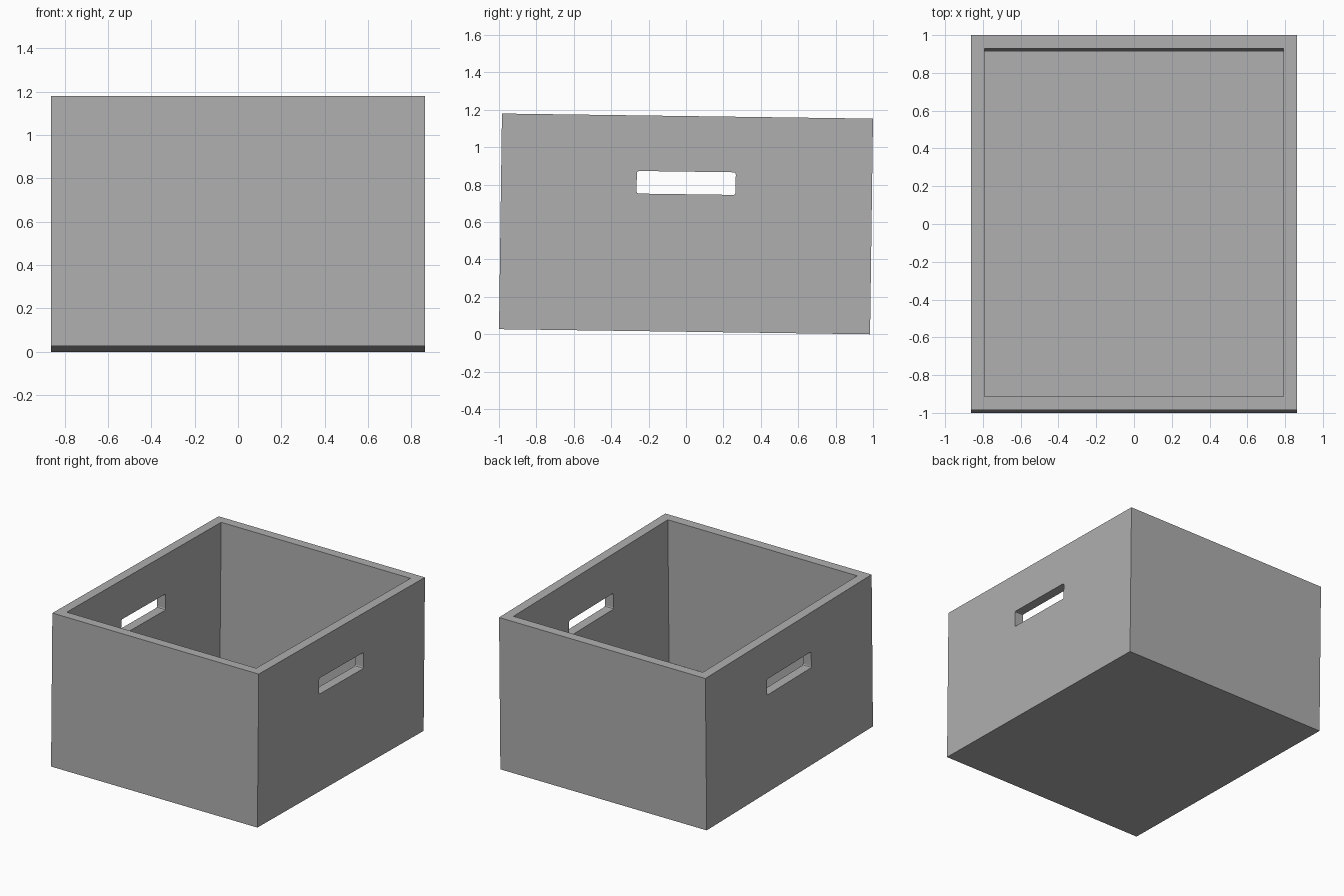
import bpy, bmesh
from mathutils import Matrix

if "Cube" in bpy.data.objects:
    bpy.data.objects.remove(bpy.data.objects["Cube"])

W, L, H = 1.724, 1.984, 1.153   # outer size
WALL = 0.071
TILT = -0.0137                  # slight lean about x


def block(name, size, loc=(0, 0, 0), corner=0.0):
    """Box mesh object; corner rounds the edges that run along x."""
    bm = bmesh.new()
    bmesh.ops.create_cube(bm, size=1, matrix=Matrix.Translation(loc) @ Matrix.Diagonal((*size, 1)))
    if corner:
        edges = [e for e in bm.edges if abs(e.verts[0].co.x - e.verts[1].co.x) > 0.1]
        bmesh.ops.bevel(bm, geom=edges, offset=corner, segments=2, profile=0.5, affect='EDGES')
    me = bpy.data.meshes.new(name)
    bm.to_mesh(me)
    bm.free()
    ob = bpy.data.objects.new(name, me)
    bpy.context.collection.objects.link(ob)
    return ob


def cut(target, cutter):
    mod = target.modifiers.new("cut", 'BOOLEAN')
    mod.operation, mod.solver, mod.object = 'DIFFERENCE', 'EXACT', cutter
    bpy.context.view_layer.objects.active = target
    bpy.ops.object.modifier_apply(modifier=mod.name)
    bpy.data.objects.remove(cutter)


# Outer crate, centred on its own origin
crate = block("crate", (W, L, H))

# Open-topped interior
cut(crate, block("interior_cutter", (W - 2 * WALL, L - 2 * WALL, H), (0, 0, WALL)))

# Rounded hand slot through both side walls
cut(crate, block("handle_cutter", (W + 1, 0.529, 0.121), (0, -0.002, 0.219), 0.011))

# Mid-grey colour
grey = bpy.data.materials.new("mid_grey")
grey.diffuse_color = (0.43, 0.43, 0.43, 1)
grey.use_nodes = True
grey.node_tree.nodes["Principled BSDF"].inputs["Base Color"].default_value = grey.diffuse_color
crate.data.materials.clear()
crate.data.materials.append(grey)

# Lean the crate and rest its lowest edge on the ground
crate.rotation_euler.x = TILT
crate.location.z = 0.59
